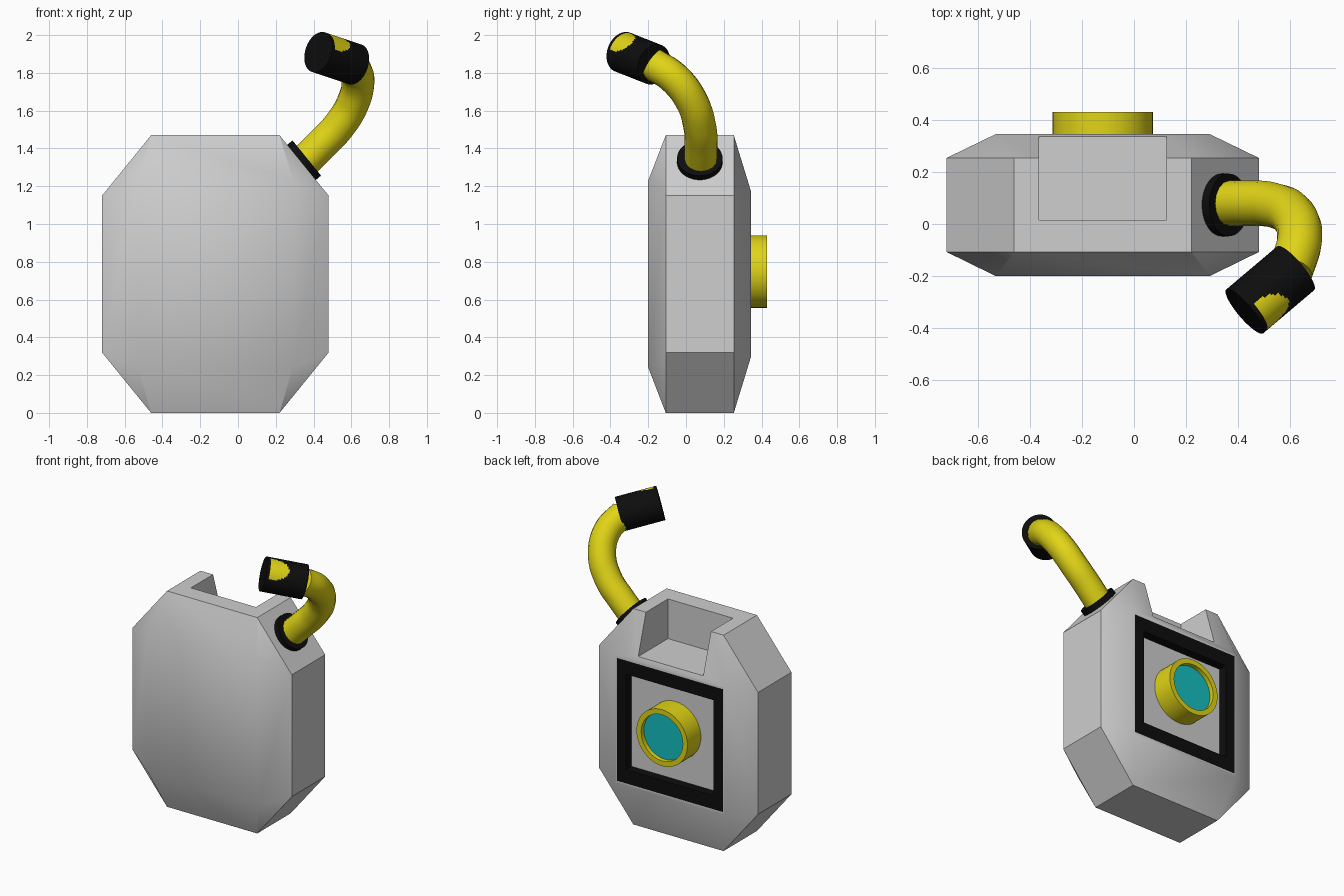
import bpy, bmesh, math
from mathutils import Vector

if "Cube" in bpy.data.objects:
    bpy.data.objects.remove(bpy.data.objects["Cube"])


def material(name, rgb):
    m = bpy.data.materials.new(name)
    m.diffuse_color = (*rgb, 1)
    m.use_nodes = True
    m.node_tree.nodes["Principled BSDF"].inputs["Base Color"].default_value = m.diffuse_color
    return m


GREY = material("light grey", (0.62, 0.62, 0.62))
BLACK = material("black", (0.004, 0.004, 0.004))
YELLOW = material("yellow", (0.75, 0.66, 0.008))
CYAN = material("cyan", (0.008, 0.52, 0.53))


def activate(ob):
    bpy.ops.object.select_all(action='DESELECT')
    ob.select_set(True)
    bpy.context.view_layer.objects.active = ob


def finish(name, bm, mats):
    bmesh.ops.recalc_face_normals(bm, faces=bm.faces)
    me = bpy.data.meshes.new(name)
    bm.to_mesh(me)
    bm.free()
    for m in mats:
        me.materials.append(m)
    ob = bpy.data.objects.new(name, me)
    bpy.context.collection.objects.link(ob)
    return ob


def smooth(ob):
    activate(ob)
    bpy.ops.object.shade_smooth_by_angle(angle=math.radians(32))


def lathe(name, profile, origin, axis, mats, seg=48, paint=None, end_mat=0):
    """Revolve (radius, height) points about an axis and close both ends."""
    bm = bmesh.new()
    axis = Vector(axis).normalized()
    rot = axis.to_track_quat('Z', 'Y')
    rings = []
    for r, t in profile:
        rings.append([bm.verts.new(Vector(origin) + rot @ Vector(
            (r * math.cos(a), r * math.sin(a), t)))
            for a in (2 * math.pi * k / seg for k in range(seg))])
    for a, b in zip(rings, rings[1:]):
        for k in range(seg):
            n = (k + 1) % seg
            f = bm.faces.new((a[k], a[n], b[n], b[k]))
            if paint:
                f.material_index = paint(f.calc_center_median())
    bm.faces.new(rings[0])
    bm.faces.new(rings[-1]).material_index = end_mat
    ob = finish(name, bm, mats)
    smooth(ob)
    return ob


# Tank body: octagonal belt tapering to rectangular front and back faces
CX, CZ = -0.12, 0.735
bm = bmesh.new()
CORNERS = [(1, -1), (1, 1), (-1, 1), (-1, -1)]


def rect(y, hx, hz):
    return [bm.verts.new((CX + sx * hx, y, CZ + sz * hz)) for sx, sz in CORNERS]


def octagon(y):
    ring = []
    for sx, sz in CORNERS:
        pair = [(0.34, 0.735), (0.60, 0.415)]
        if sx == sz:
            pair.reverse()
        ring += [bm.verts.new((CX + sx * x, y, CZ + sz * z)) for x, z in pair]
    return ring


def band(a, b, mat=0):
    n = len(a)
    for i in range(n):
        j = (i + 1) % n
        bm.faces.new((a[i], a[j], b[j], b[i])).material_index = mat


def taper(r, o):
    for i in range(4):
        bm.faces.new((r[i], o[2 * i], o[2 * i + 1]))
        bm.faces.new((r[i], o[2 * i + 1], o[(2 * i + 2) % 8], r[(i + 1) % 4]))


front = rect(-0.20, 0.41, 0.495)
belt_front, belt_back = octagon(-0.107), octagon(0.253)
back = rect(0.345, 0.41, 0.435)
bm.faces.new(front)
taper(front, belt_front)
band(belt_front, belt_back)
taper(back, belt_back)
# Black frame around a recessed back panel
frame_out = rect(0.345, 0.40, 0.418)
frame_in = rect(0.345, 0.33, 0.325)
panel = rect(0.285, 0.33, 0.325)
band(back, frame_out)
band(frame_out, frame_in, 1)
band(frame_in, panel, 1)
bm.faces.new(panel)
body = finish("tank_body", bm, [GREY, BLACK])

# Notch cut in the top, open to the back
bpy.ops.mesh.primitive_cube_add(size=1, location=(CX, 0.265, 1.40))
cutter = bpy.context.object
cutter.name = "notch_cutter"
cutter.scale = (0.49, 0.50, 0.40)
cutter.hide_render = True
mod = body.modifiers.new("notch", 'BOOLEAN')
mod.operation = 'DIFFERENCE'
mod.solver = 'EXACT'
mod.object = cutter
activate(body)
bpy.ops.object.modifier_apply(modifier=mod.name)
bpy.data.objects.remove(cutter)
smooth(body)

# Round gauge with a recessed lens on the back panel
lathe("gauge", [(0.192, 0.28), (0.192, 0.43), (0.157, 0.43), (0.157, 0.40)],
      (CX, 0, 0.748), (0, 1, 0), [YELLOW, CYAN], end_mat=1)

# Collar where the hose leaves the sloped shoulder
lathe("hose_collar", [(0.12, -0.02), (0.12, 0.035)],
      (0.337, 0.073, 1.327), (0.776, 0, 0.63), [BLACK])

# Bent hose
PATH = [(0.33, 0.078, 1.31), (0.43, 0.080, 1.41), (0.535, 0.072, 1.52),
        (0.612, 0.03, 1.65), (0.635, -0.06, 1.77), (0.60, -0.18, 1.85)]
curve = bpy.data.curves.new("hose", 'CURVE')
curve.dimensions = '3D'
curve.bevel_depth = 0.087
curve.bevel_resolution = 6
curve.use_fill_caps = True
sp = curve.splines.new('BEZIER')
sp.bezier_points.add(len(PATH) - 1)
for p, co in zip(sp.bezier_points, PATH):
    p.co = co
    p.handle_left_type = p.handle_right_type = 'AUTO'
curve.materials.append(YELLOW)
hose = bpy.data.objects.new("hose", curve)
bpy.context.collection.objects.link(hose)
activate(hose)
bpy.ops.object.convert(target='MESH')
smooth(bpy.context.object)

# Nozzle with a yellow patch on its upper front side
A, B = Vector((0.62, -0.17, 1.845)), Vector((0.425, -0.335, 1.91))
AXIS = (B - A).normalized()
LENGTH = (B - A).length
PATCH = Vector((0.56, -0.38, 0.74))


def nozzle_paint(c):
    t = (c - A).dot(AXIS)
    ang = (c - A - AXIS * t).angle(PATCH) / math.radians(40)
    return int(t < 0.245 and ang ** 2 + ((t - 0.235) / 0.11) ** 2 < 1)


lathe("nozzle", [(0.11, LENGTH * i / 28) for i in range(29)], A, AXIS,
      [BLACK, YELLOW], seg=72, paint=nozzle_paint)
